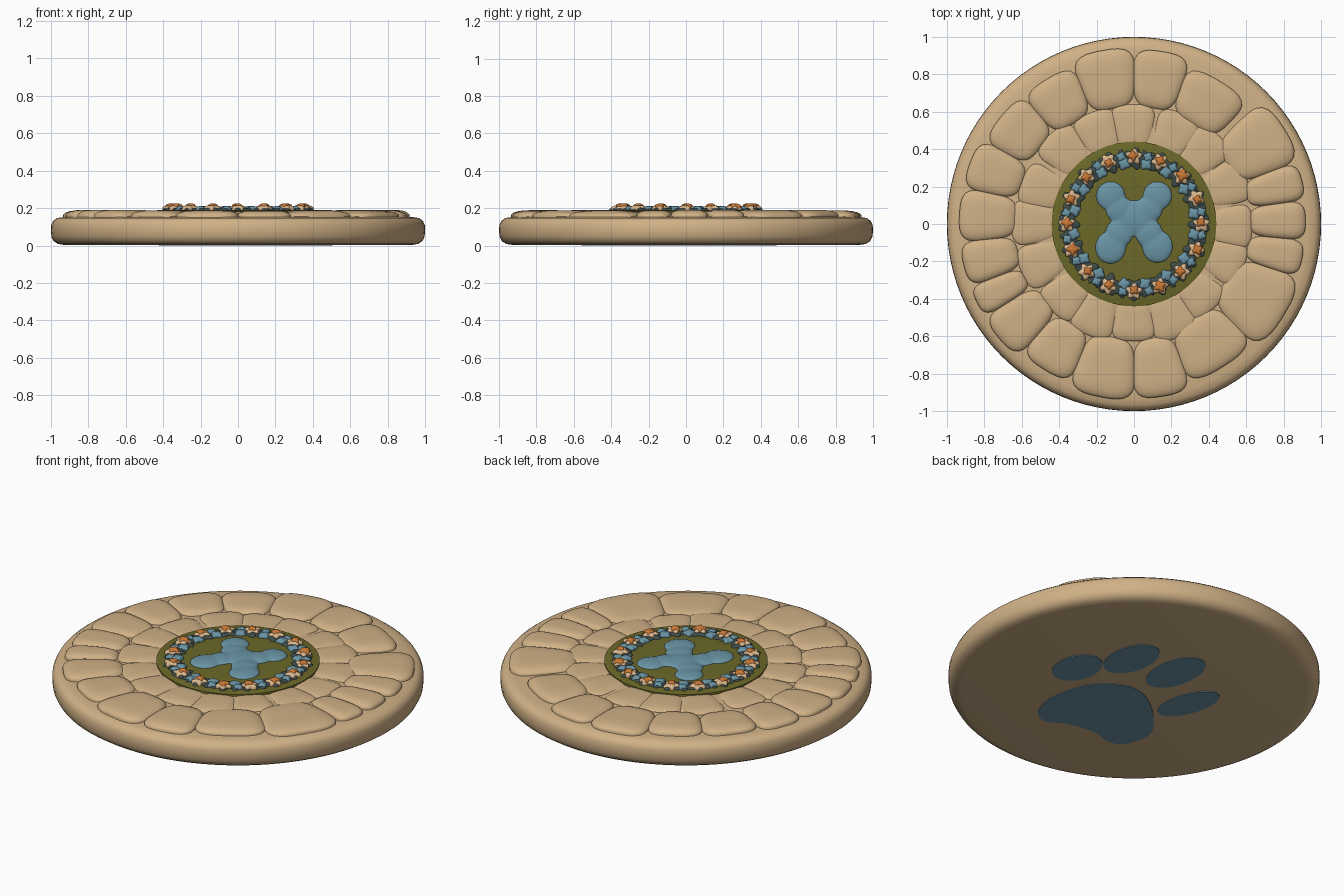
import bpy, bmesh, math, random
from math import cos, sin, pi, radians

if "Cube" in bpy.data.objects:
    bpy.data.objects.remove(bpy.data.objects["Cube"])

random.seed(4)


def material(name, rgb):
    m = bpy.data.materials.new(name)
    m.diffuse_color = (*rgb, 1)
    m.use_nodes = True
    m.node_tree.nodes["Principled BSDF"].inputs["Base Color"].default_value = m.diffuse_color
    return m


TAN = material("tan stone", (0.63, 0.44, 0.24))
GREEN = material("olive green", (0.15, 0.14, 0.022))
BLUE = material("dusty blue", (0.145, 0.30, 0.38))
CREAM = material("cream", (0.72, 0.48, 0.27))
ORANGE = material("orange", (0.60, 0.19, 0.035))
SLATE = material("dark slate", (0.05, 0.075, 0.07))


def finish(bm, name, mat, angle=50):
    bmesh.ops.recalc_face_normals(bm, faces=bm.faces)
    me = bpy.data.meshes.new(name)
    bm.to_mesh(me)
    bm.free()
    me.materials.append(mat)
    ob = bpy.data.objects.new(name, me)
    bpy.context.collection.objects.link(ob)
    bpy.ops.object.select_all(action='DESELECT')
    bpy.context.view_layer.objects.active = ob
    ob.select_set(True)
    bpy.ops.object.shade_smooth_by_angle(angle=radians(angle))
    return ob


def rings_to_faces(bm, rings):
    for a, b in zip(rings, rings[1:]):
        n = len(a)
        for i in range(n):
            bm.faces.new((a[i], a[(i + 1) % n], b[(i + 1) % n], b[i]))


def lathe(name, profile, mat, n=96):
    bm = bmesh.new()
    rings = [[bm.verts.new((r * cos(2 * pi * i / n), r * sin(2 * pi * i / n), z))
              for i in range(n)] for r, z in profile]
    rings_to_faces(bm, rings)
    bm.faces.new(rings[0])
    bm.faces.new(rings[-1])
    return finish(bm, name, mat)


def dome(bm, shape, z0, z1, z2, power=5):
    """Puffy cap: shape(s, t) gives x, y; wall z0 to z1, then bulging up to z2."""
    n = 40
    rings = [[bm.verts.new((*shape(1, 2 * pi * i / n), z0)) for i in range(n)]]
    for s in (1, 0.975, 0.93, 0.86, 0.76, 0.6, 0.35, 0.1):
        z = z1 + (z2 - z1) * (1 - s ** power) ** 0.7
        rings.append([bm.verts.new((*shape(s, 2 * pi * i / n), z)) for i in range(n)])
    rings_to_faces(bm, rings)
    bm.faces.new(rings[-1])


def stone_shape(a0, a1, r0, r1):
    """Rounded wedge between two angles (degrees) and two radii."""
    am, ah = radians((a0 + a1) / 2), radians((a1 - a0) / 2) * 1.03
    rm, rh = (r0 + r1) / 2, (r1 - r0) / 2

    def shape(s, t):
        c, d = cos(t), sin(t)
        k = s / (abs(c) ** 3.6 + abs(d) ** 3.6) ** (1 / 3.6)
        a = am + ah * d * k
        r = (rm + rh * c * k) * (1 - 0.45 * (1 - cos(ah)) + 0.5 * (1 - cos(a - am)))
        return r * cos(a), r * sin(a)
    return shape


def petal_shape(x, y, r, lobes, depth, turn):
    def shape(s, t):
        k = s * r * (1 + depth * cos(lobes * t))
        return x + k * cos(t + turn), y + k * sin(t + turn)
    return shape


# round slab
lathe("base_slab", [(0.93, 0.004), (0.962, 0.009), (0.985, 0.024), (0.997, 0.048), (1.0, 0.08),
                    (0.998, 0.11), (0.988, 0.132), (0.968, 0.147), (0.93, 0.153),
                    (0.8, 0.158), (0.66, 0.163), (0.5, 0.172), (0.4, 0.175)], TAN)

# outer paving stones: start angle, end angle, inner radius, outer radius
outer = [(71, 90, .63, .94), (90, 111, .63, .95), (111, 131, .63, .91), (131, 151, .65, .92),
         (151, 168, .64, .94), (168, 186, .63, .94), (186, 201, .64, .94), (201, 212, .65, .94),
         (212, 229, .62, .95), (229, 248, .63, .92), (248, 270, .62, .95), (270, 289, .62, .94),
         (289, 315, .60, .91), (315, 342, .58, .95), (342, 354.5, .62, .92), (354.5, 368, .62, .92),
         (8, 21, .62, .93), (21, 44, .59, .96), (47, 71, .62, .90)]
bm = bmesh.new()
for s in outer:
    dome(bm, stone_shape(*s), 0.14, 0.163, 0.19 + random.uniform(-0.003, 0.002))
finish(bm, "outer_stones", TAN)

# inner paving stones
bm = bmesh.new()
for i in range(16):
    a = i * 22.5 + random.uniform(-2, 2)
    dome(bm, stone_shape(a - 11.5, a + 11.5, 0.40, 0.645 + random.uniform(-0.02, 0.02)),
         0.15, 0.166, 0.184, 4)
finish(bm, "inner_stones", TAN)

# green centre
lathe("green_centre", [(0.44, 0.15), (0.44, 0.187), (0.43, 0.19), (0.2, 0.191)], GREEN)

# puffy blue cross in the middle
bm = bmesh.new()
for x, y, rx, ry in [(-.125, .15, .08, .08), (.125, .15, .08, .08), (-.125, -.125, .085, .09),
                     (.125, -.12, .085, .09), (0, .03, .12, .10), (-.08, .08, .075, .075),
                     (.08, .08, .075, .075), (-.08, -.05, .075, .08), (.08, -.05, .075, .08)]:
    g = bmesh.ops.create_uvsphere(bm, u_segments=24, v_segments=12, radius=1)["verts"]
    bmesh.ops.scale(bm, vec=(rx, ry, 0.022), verts=g)
    bmesh.ops.translate(bm, vec=(x, y, 0.188), verts=g)
cross = finish(bm, "blue_cross", BLUE, 180)
m = cross.modifiers.new("merge", 'REMESH')
m.mode = 'VOXEL'
m.voxel_size = 0.007
m.use_smooth_shade = True
m = cross.modifiers.new("soften", 'SMOOTH')
m.iterations = 6

# flower wreath: leaves, blue buds, cream flowers, orange centres
leaves, buds, flowers, centres = (bmesh.new() for _ in range(4))
for i in range(16):
    a = radians(i * 22.5)
    j = random.uniform
    x, y = 0.36 * cos(a), 0.36 * sin(a)
    dome(leaves, petal_shape(x * 0.97, y * 0.97, 0.052, 5, 0.2, j(0, 6)), 0.18, 0.193, 0.203, 3)
    dome(flowers, petal_shape(x, y, 0.038, 5, 0.2, j(0, 6)), 0.185, 0.203, 0.215, 3)
    dome(centres, petal_shape(x + j(-.008, .008), y + j(-.008, .008), 0.025 + j(-.004, .004),
                              4, 0.2, j(0, 6)), 0.2, 0.211, 0.225, 3)
    b = a + radians(11.25)
    for r, size in ((0.325, 0.03), (0.365, 0.024)):
        c = b + j(-.04, .04)
        dome(buds, petal_shape(r * cos(c), r * sin(c), size, 4, 0.15, j(0, 6)),
             0.185, 0.197, 0.211, 3)
    dome(leaves, petal_shape(0.35 * cos(b), 0.35 * sin(b), 0.044, 5, 0.2, j(0, 6)),
         0.18, 0.193, 0.201, 3)
finish(leaves, "wreath_leaves", SLATE)
finish(buds, "wreath_blue_buds", BLUE)
finish(flowers, "wreath_cream_flowers", CREAM)
finish(centres, "wreath_orange_centres", ORANGE)


# paw print plates on the underside
def plate(bm, pts):
    low = [bm.verts.new((x, y, 0.0)) for x, y in pts]
    high = [bm.verts.new((x, y, 0.006)) for x, y in pts]
    rings_to_faces(bm, [low, high])
    bm.faces.new(low)
    bm.faces.new(high)


def spline(p, steps=6):
    """Smooth closed loop through the points."""
    out, n = [], len(p)
    for i in range(n):
        q = [p[(i + k) % n] for k in (-1, 0, 1, 2)]
        for s in range(steps):
            t = s / steps
            w = (-t + 2 * t * t - t ** 3, 2 - 5 * t * t + 3 * t ** 3,
                 t + 4 * t * t - 3 * t ** 3, t ** 3 - t * t)
            out.append(tuple(sum(w[k] * q[k][d] for k in range(4)) / 2 for d in (0, 1)))
    return out


bm = bmesh.new()
plate(bm, spline([(.24, -.52), (.285, -.40), (.28, -.28), (.223, -.112), (.09, .0), (-.03, .01),
                  (-.145, -.046), (-.27, -.158), (-.367, -.30), (-.345, -.45), (-.26, -.51),
                  (-.108, -.48), (.05, -.51), (.15, -.56)]))
for x, y, w, h, tilt in [(.39, -.01, .115, .155, 5), (.227, .25, .115, .18, 5),
                         (-.05, .29, .115, .195, 5), (-.318, .078, .095, .19, 16)]:
    c, s = cos(radians(tilt)), sin(radians(tilt))
    e = [(w * cos(t * pi / 20), h * sin(t * pi / 20)) for t in range(40)]
    plate(bm, [(x + u * c - v * s, y + u * s + v * c) for u, v in e])
finish(bm, "paw_print", BLUE, 30)
